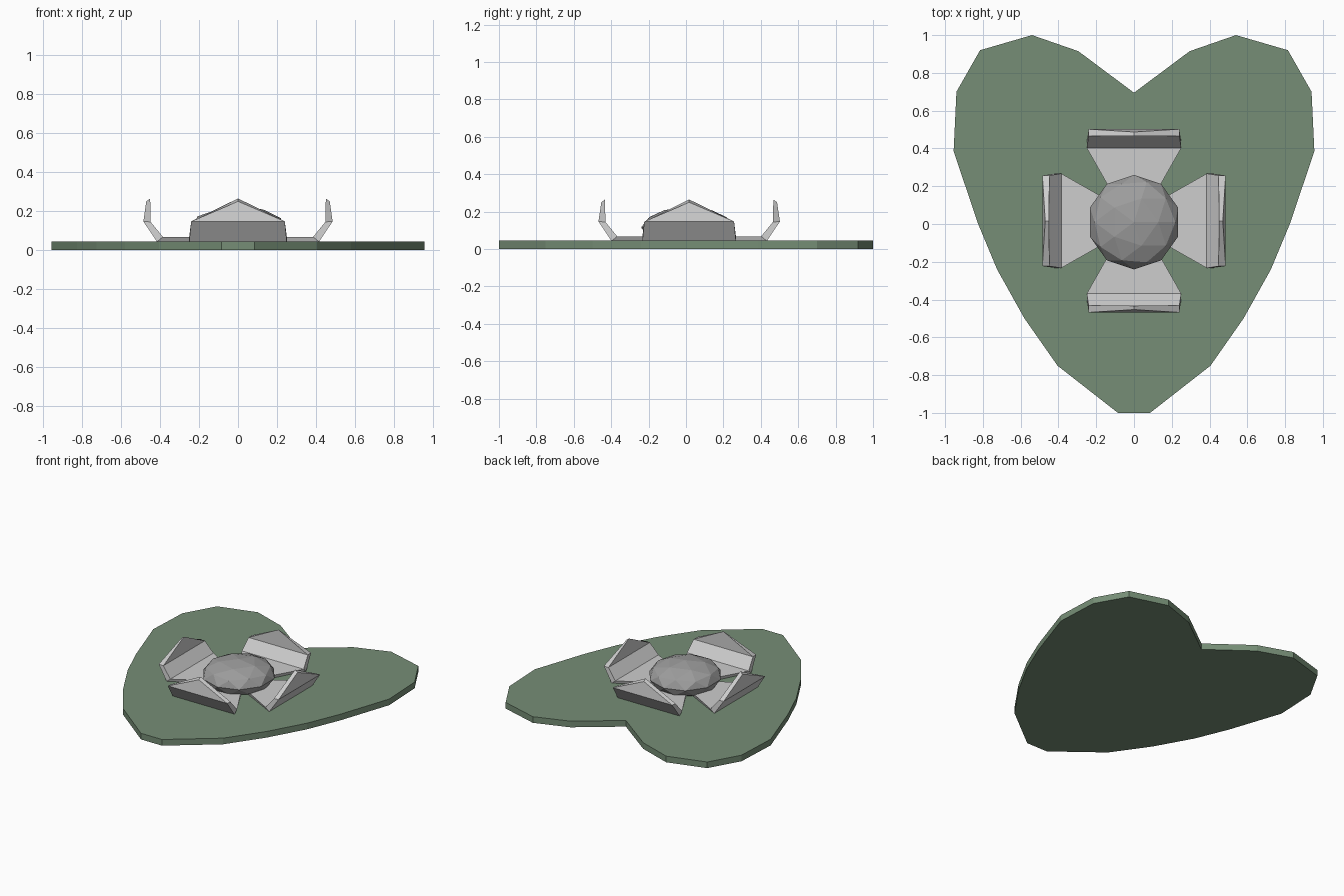
import bpy
import bmesh
import math
from mathutils import Matrix

cube = bpy.data.objects.get("Cube")
if cube:
    bpy.data.objects.remove(cube, do_unlink=True)


def make_material(name, color):
    mat = bpy.data.materials.new(name)
    mat.use_nodes = True
    mat.diffuse_color = (*color, 1)
    bsdf = next(n for n in mat.node_tree.nodes if n.type == "BSDF_PRINCIPLED")
    bsdf.inputs["Base Color"].default_value = (*color, 1)
    return mat


def make_object(name, bm, mat):
    bmesh.ops.recalc_face_normals(bm, faces=bm.faces[:])
    mesh = bpy.data.meshes.new(name)
    bm.to_mesh(mesh)
    bm.free()
    mesh.materials.append(mat)
    obj = bpy.data.objects.new(name, mesh)
    bpy.context.collection.objects.link(obj)
    return obj


leaf_green = make_material("leaf green", (0.18, 0.27, 0.18))
petal_grey = make_material("pale petal grey", (0.61, 0.61, 0.61))
center_grey = make_material("flower center grey", (0.34, 0.34, 0.34))

# Heart-shaped pad: half outline mirrored across x, then extruded
half = [(0.085, -1), (0.405, -0.75), (0.58, -0.5), (0.725, -0.24), (0.825, 0),
        (0.955, 0.385), (0.94, 0.7), (0.815, 0.92), (0.54, 1), (0.295, 0.915)]
outline = half + [(0, 0.695)] + [(-x, y) for x, y in reversed(half)]
bm = bmesh.new()
base = bm.faces.new([bm.verts.new((x, y, 0)) for x, y in outline])
top = bmesh.ops.extrude_face_region(bm, geom=[base], use_keep_orig=True)
verts = [g for g in top["geom"] if isinstance(g, bmesh.types.BMVert)]
bmesh.ops.translate(bm, verts=verts, vec=(0, 0, 0.045))
make_object("lily_pad", bm, leaf_green)


# Petal: two matching sheets (inner and outer) joined by their rim
def sheet(bm, stations, tip):
    rows = [[bm.verts.new((s * w, -r, z)) for s in (-1, 1)] for r, w, z in stations]
    peak = bm.verts.new((0, -tip[0], tip[1]))
    for a, b in zip(rows, rows[1:]):
        bm.faces.new((a[0], a[1], b[1], b[0]))
    bm.faces.new((*rows[-1], peak))
    return [row[0] for row in rows] + [peak] + [row[1] for row in reversed(rows)]


def petal(name, angle):
    bm = bmesh.new()
    inner = sheet(bm, [(0.05, 0.06, 0.068), (0.385, 0.25, 0.068), (0.448, 0.24, 0.145)],
                  (0.45, 0.265))
    outer = sheet(bm, [(0.05, 0.06, 0.043), (0.415, 0.25, 0.043), (0.485, 0.24, 0.147)],
                  (0.47, 0.25))
    for i in range(len(inner)):
        j = (i + 1) % len(inner)
        bm.faces.new((inner[i], inner[j], outer[j], outer[i]))
    bm.transform(Matrix.Translation((0, 0.017, 0)) @ Matrix.Rotation(angle, 4, "Z"))
    make_object(name, bm, petal_grey)


for i, side in enumerate(("front", "left", "back", "right")):
    petal(side + "_petal", i * math.pi / 2)

# Flower center: flattened faceted ball
bm = bmesh.new()
bmesh.ops.create_icosphere(bm, subdivisions=2, radius=1)
bm.transform(Matrix.Translation((0, 0.01, 0.115)) @ Matrix.Diagonal((0.245, 0.25, 0.11, 1)))
make_object("flower_center", bm, center_grey)
